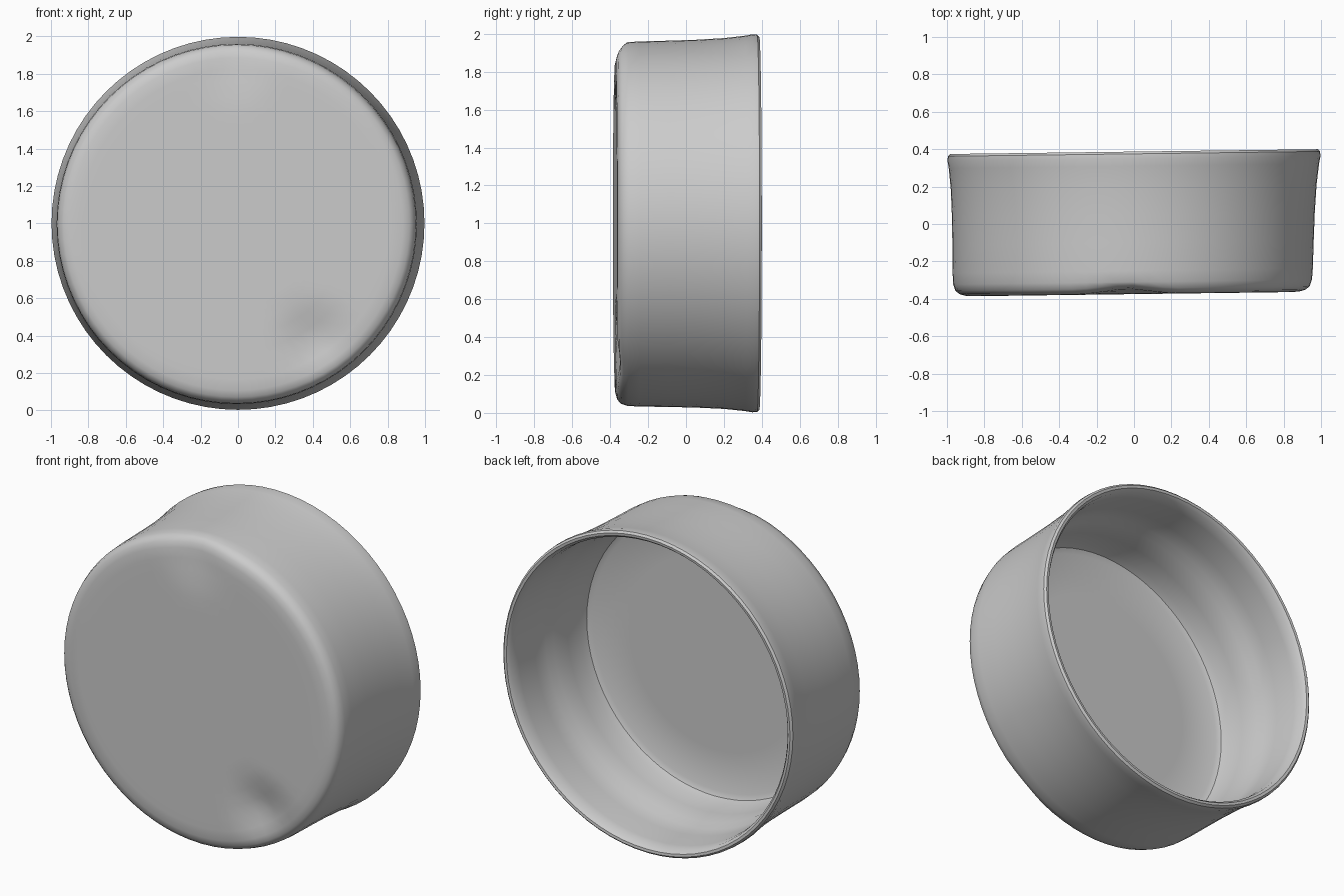
import bpy, bmesh, math

if "Cube" in bpy.data.objects:
    bpy.data.objects.remove(bpy.data.objects["Cube"])

SEG = 72

# Lathe profile (radius, y): front face centre -> outer wall -> rim -> inner wall -> inner floor
profile = [
    (0.15, -0.375), (0.3, -0.375), (0.42, -0.375), (0.52, -0.375), (0.6, -0.375),
    (0.68, -0.375), (0.76, -0.375), (0.83, -0.375), (0.89, -0.373),
    (0.925, -0.363), (0.947, -0.345), (0.959, -0.31), (0.963, -0.25),
    (0.966, -0.1), (0.97, 0.05), (0.978, 0.2), (0.99, 0.31),
    (0.997, 0.35), (0.995, 0.375), (0.983, 0.387), (0.967, 0.385),
    (0.952, 0.365), (0.945, 0.3), (0.94, 0.15), (0.935, 0.05),
    (0.915, 0.0), (0.905, -0.12), (0.895, -0.23), (0.88, -0.275),
    (0.85, -0.29), (0.6, -0.29), (0.3, -0.29),
]


def dent(x, z, cx, cz, size, depth):
    """Depth of a shallow dent in the front face at (x, z)."""
    d = math.hypot(x - cx, z - cz) / size
    return depth * (1 - d) ** 1.2 if d < 1 else 0.0


def place(r, y, a):
    """Turn a profile point into the slightly tilted, dented cap surface."""
    x, z = r * math.cos(a), r * math.sin(a)
    if y < -0.34 and r < 0.95:
        y += dent(x, z, 0.43, -0.62, 0.24, 0.05)
        y += dent(x, z, -0.03, 0.88, 0.26, 0.03)
    shift = 0.008 * max(0.0, min(1.0, (0.35 - y) / 0.7))
    return (x - shift, y + 0.013 * x, z + 1 - shift * 0.5)


# Cap: closed front disc, rounded edge, flared wall and hollow back
bm = bmesh.new()
rings = [[bm.verts.new(place(r, y, 2 * math.pi * i / SEG)) for i in range(SEG)]
         for r, y in profile]
for a, b in zip(rings, rings[1:]):
    for i in range(SEG):
        j = (i + 1) % SEG
        bm.faces.new((a[i], a[j], b[j], b[i]))
for ring, y in ((rings[0], -0.375), (rings[-1], -0.29)):
    centre = bm.verts.new(place(0, y, 0))
    for i in range(SEG):
        bm.faces.new((ring[i], ring[(i + 1) % SEG], centre))
bmesh.ops.recalc_face_normals(bm, faces=bm.faces)

mesh = bpy.data.meshes.new("cap")
bm.to_mesh(mesh)
bm.free()
cap = bpy.data.objects.new("cap", mesh)
bpy.context.collection.objects.link(cap)
bpy.context.view_layer.objects.active = cap
cap.select_set(True)
bpy.ops.object.shade_smooth_by_angle(angle=math.radians(35))
